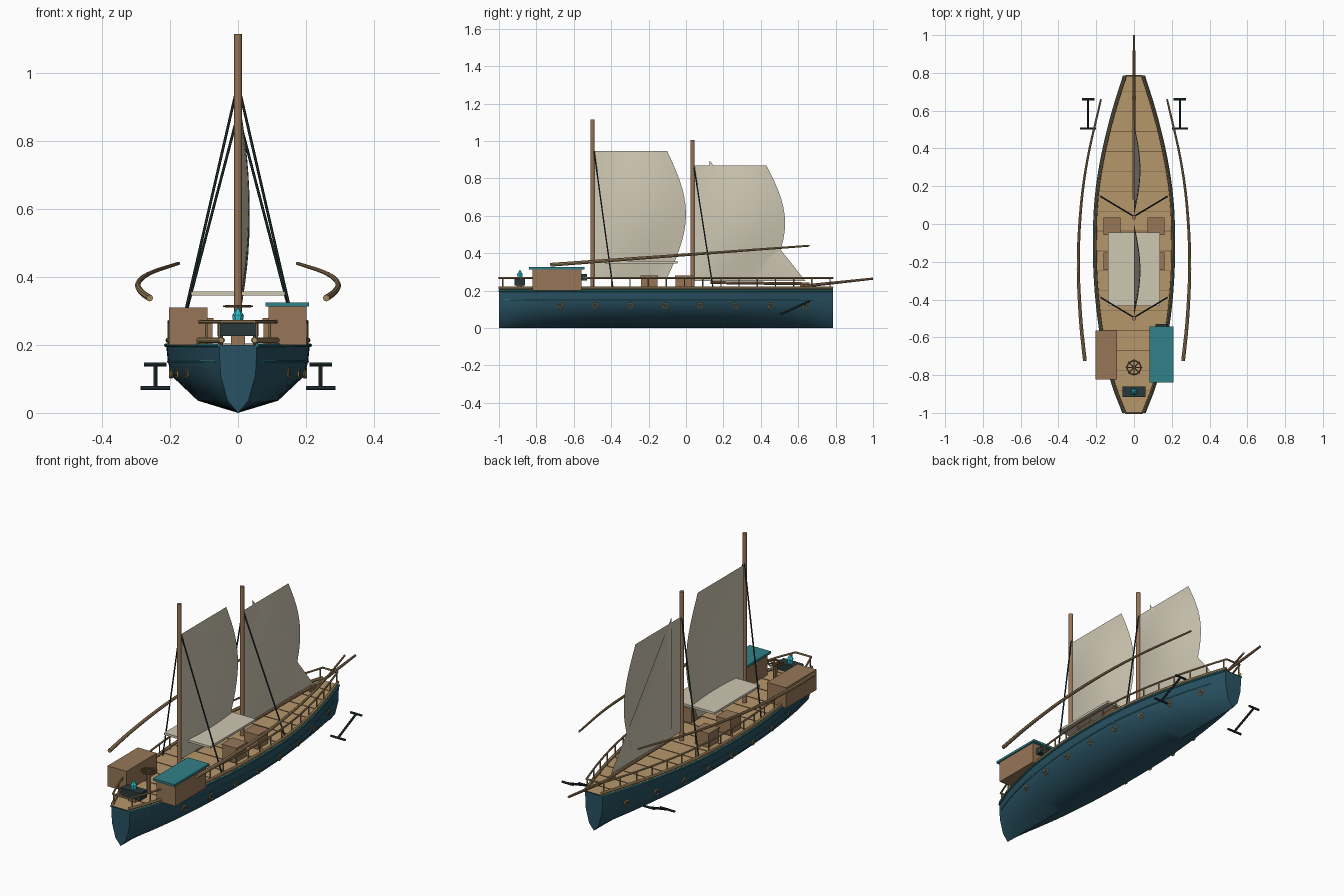
import bpy, bmesh, math
from mathutils import Vector

if "Cube" in bpy.data.objects:
    bpy.data.objects.remove(bpy.data.objects["Cube"])


def mat(name, r, g, b):
    m = bpy.data.materials.new(name)
    m.diffuse_color = (r, g, b, 1)
    m.use_nodes = True
    m.node_tree.nodes["Principled BSDF"].inputs["Base Color"].default_value = m.diffuse_color
    return m


HULL = mat("deep blue paint", .022, .085, .125)
TEAL = mat("teal paint", .03, .22, .25)
DECK = mat("deck tan", .47, .31, .15)
WOOD = mat("brown wood", .31, .18, .095)
RAIL = mat("rail wood", .36, .24, .115)
SAIL = mat("canvas", .62, .57, .45)
IRON = mat("dark iron", .022, .04, .043)
GLOW = mat("bright cyan", .03, .55, .65)
BRASS = mat("brass", .5, .29, .1)
SEAM = mat("plank seam", .2, .115, .055)


def mesh(name, verts, faces, m, smooth=False):
    me = bpy.data.meshes.new(name)
    me.from_pydata(verts, [], faces)
    bm = bmesh.new()
    bm.from_mesh(me)
    bmesh.ops.recalc_face_normals(bm, faces=bm.faces)
    bm.to_mesh(me)
    bm.free()
    me.materials.append(m)
    ob = bpy.data.objects.new(name, me)
    bpy.context.collection.objects.link(ob)
    if smooth:
        bpy.ops.object.select_all(action='DESELECT')
        ob.select_set(True)
        bpy.context.view_layer.objects.active = ob
        bpy.ops.object.shade_smooth_by_angle(angle=math.radians(40))
    return ob


def box(name, x0, x1, y0, y1, z0, z1, m):
    v = [(x, y, z) for x in (x0, x1) for y in (y0, y1) for z in (z0, z1)]
    f = [(0, 1, 3, 2), (4, 6, 7, 5), (0, 4, 5, 1), (2, 3, 7, 6), (0, 2, 6, 4), (1, 5, 7, 3)]
    return mesh(name, v, f, m)


def tube(name, pts, r, m, r_end=None, n=8, closed=False):
    """Round bar along a path, optionally tapering to r_end."""
    pts = [Vector(p) for p in pts]
    k = len(pts)
    r_end = r if r_end is None else r_end
    verts, faces = [], []
    for i, p in enumerate(pts):
        a = pts[(i - 1) % k] if closed or i else p
        b = pts[(i + 1) % k] if closed or i < k - 1 else p
        d = (b - a).normalized()
        up = Vector((0, 1, 0)) if abs(d.z) > .9 else Vector((0, 0, 1))
        s = d.cross(up).normalized()
        t = s.cross(d)
        rad = r + (r_end - r) * i / (k - 1)
        for j in range(n):
            w = 2 * math.pi * j / n
            verts.append(p + (s * math.cos(w) + t * math.sin(w)) * rad)
    for i in range(k if closed else k - 1):
        q = (i + 1) % k
        for j in range(n):
            l = (j + 1) % n
            faces.append((i * n + j, i * n + l, q * n + l, q * n + j))
    if not closed:
        faces += [tuple(range(n)), tuple(range((k - 1) * n, k * n))]
    return mesh(name, verts, faces, m, True)


STATIONS = [(-1, .055), (-.85, .112), (-.6, .172), (-.3, .206), (0, .21),
            (.2, .195), (.4, .16), (.6, .11), (.785, .052)]


def smooth_at(table, y):
    """Catmull-Rom style interpolation through a small table."""
    for i in range(len(table) - 1):
        (a, fa), (b, fb) = table[i], table[i + 1]
        if y <= b + 1e-6:
            t = (y - a) / (b - a)
            p, n = table[max(i - 1, 0)], table[min(i + 2, len(table) - 1)]
            m0 = (fb - p[1]) / (b - p[0]) * (b - a)
            m1 = (n[1] - fa) / (n[0] - a) * (b - a)
            return ((2*t**3 - 3*t**2 + 1) * fa + (t**3 - 2*t**2 + t) * m0
                    + (3*t**2 - 2*t**3) * fb + (t**3 - t**2) * m1)
    return table[-1][1]


def width(y):
    return smooth_at(STATIONS, y)


def ys(a, b, n):
    return [a + (b - a) * i / n for i in range(n + 1)]


# Hull lofted from one section scaled by the beam
SECTION = [(1, .2), (.98, .155), (.93, .11), (.56, .036), (0, 0)]
ring = SECTION + [(-w, z) for w, z in SECTION[-2::-1]]
lines = ys(-1, .785, 36)
n = len(ring)
hv = [(w * width(y), y, z) for y in lines for w, z in ring]
hf = [(i * n + j, i * n + j + 1, (i + 1) * n + j + 1, (i + 1) * n + j)
      for i in range(36) for j in range(n - 1)]
hf += [tuple(range(n)), tuple(range(36 * n, 37 * n))]
mesh("hull", hv, hf, HULL, True)

# Deck and plank seams
dv = [(s * width(y) * .99, y, .202) for y in lines for s in (-1, 1)]
df = [(2 * i, 2 * i + 1, 2 * i + 3, 2 * i + 2) for i in range(36)]
mesh("deck", dv, df, DECK)
for y in ys(-.88, .7, 15):
    w = width(y) * .95
    box("deck_seam", -w, w, y - .002, y + .002, .201, .204, SEAM)

for s in (-1, 1):
    # Painted gunwale and hull stripe
    tube("gunwale", [(s * (width(y) + .001), y, .199) for y in lines], .0055, TEAL)
    tube("hull_stripe", [(s * width(y) * .978, y, .151) for y in ys(-.97, .7, 30)], .003, TEAL, n=6)
    # Railing
    tube("toe_rail", [(s * (width(y) - .006), y, .214) for y in lines], .008, DECK)
    tube("top_rail", [(s * (width(y) - .008), y, .268) for y in lines], .005, RAIL)
    for y in ys(-.98, .77, 18):
        x = s * (width(y) - .008)
        tube("rail_post", [(x, y, .2), (x, y, .268)], .004, RAIL, n=6)
    # Portholes
    for i in range(8):
        y = -.67 + i * .187
        slope = (width(y + .02) - width(y - .02)) / .04
        out = Vector((s, -s * s * slope, 0)).normalized()
        along = Vector((-out.y, out.x, 0))
        c = Vector((s * width(y) * .941, y, .118)) + out * .001
        ringpts = [c + along * .014 * math.cos(a) + Vector((0, 0, .014 * math.sin(a)))
                   for a in ys(0, 2 * math.pi * 15 / 16, 15)]
        tube("porthole_ring", ringpts, .0035, BRASS, n=6, closed=True)
        tube("porthole_glass", [c - out * .004, c + out * .002], .013, IRON, n=16)
    # Long curved outrigger poles
    bow = [(-.725, .26), (-.5, .283), (-.2, .295), (.1, .28), (.35, .245), (.66, .175)]
    tube("side_pole", [(s * smooth_at(bow, y), y, .338 + (y + .725) / 1.385 * .102)
                       for y in ys(-.725, .66, 20)], .01, RAIL, .005)
    # Anchors
    tube("anchor_shank", [(s * .243, .505, .073), (s * .243, .66, .143)], .006, IRON)
    tube("anchor_arm", [(s * .2, .505, .073), (s * .287, .505, .073)], .006, IRON)
    tube("anchor_stock", [(s * .21, .66, .143), (s * .276, .66, .143)], .006, IRON)
    # Shrouds
    for my, top in ((-.495, .97), (.04, .88)):
        tube("shroud", [(0, my, top), (s * .175, my + .105, .21)], .004, IRON, n=6)
    # Deck crates
    for y in (-.197, -.012):
        a, b = sorted((s * .075, s * .158))
        box("deck_crate", a, b, y - .044, y + .044, .2, .272, WOOD)
        box("crate_lid", a - .003, b + .003, y - .046, y + .046, .272, .28, WOOD)

# End rails closing bow and stern
for y in (-1, .785):
    w = width(y) - .008
    tube("end_rail", [(-w, y, .268), (w, y, .268)], .005, RAIL)

# Masts, bowsprit, boom
tube("main_mast", [(0, -.5, .2), (0, -.5, 1.115)], .0115, WOOD, n=12)
tube("fore_mast", [(0, .035, .2), (0, .035, 1.005)], .0115, WOOD, n=12)
tube("bowsprit", [(0, .61, .222), (0, 1, .264)], .009, WOOD, .006)
tube("jib_boom", [(0, .13, .243), (0, .66, .236)], .008, WOOD)


# Sails as bellied grids
def sail(name, y0, z0, z1, leech, belly, k=14):
    v = []
    for a in ys(0, 1, k):
        for u in ys(0, 1, k):
            v.append((belly * math.sin(math.pi * u) * math.sin(math.pi * a),
                      y0 + (leech(a) - y0) * u, z0 + (z1 - z0) * a))
    r = k + 1
    f = [(i * r + j, i * r + j + 1, (i + 1) * r + j + 1, (i + 1) * r + j)
         for i in range(k) for j in range(k)]
    mesh(name, v, f, SAIL, True)


sail("main_sail", -.488, .27, .945, lambda a: -.1 + .1 * math.sin(math.pi * a), .034)
sail("fore_sail", .045, .25, .87, lambda a: .43 + .1 * math.sin(math.pi * a), .034)
sail("jib_sail", .125, .25, .895, lambda a: .64 - .514 * a, .016)

# Flat awning amidships
box("awning", -.138, .138, -.433, -.045, .345, .357, SAIL)

# Aft deckhouses
box("left_deckhouse", -.203, -.09, -.822, -.563, .2, .31, WOOD)
box("right_deckhouse", .09, .202, -.822, -.56, .2, .315, WOOD)
box("deckhouse_roof", .081, .209, -.84, -.543, .313, .325, TEAL)
box("deckhouse_vent", .113, .177, -.56, -.53, .255, .288, IRON)

# Steering wheel on its post
hub = Vector((0, -.76, .314))
tube("wheel_post", [(0, -.76, .2), hub], .012, WOOD)
tube("wheel_rim", [hub + Vector((.036 * math.cos(a), .036 * math.sin(a), 0))
                   for a in ys(0, 2 * math.pi * 19 / 20, 19)], .004, SEAM, n=6, closed=True)
for i in range(4):
    d = Vector((math.cos(i * math.pi / 4), math.sin(i * math.pi / 4), 0)) * .044
    tube("wheel_spoke", [hub - d, hub + d], .003, SEAM, n=6)

# Stern console with glowing crystal
box("console_foot", -.02, .02, -.905, -.87, .2, .228, WOOD)
box("console", -.06, .06, -.916, -.86, .226, .266, IRON)
tube("crystal_base", [(0, -.888, .262), (0, -.888, .288)], .014, GLOW, .017, n=6)
tube("crystal_tip", [(0, -.888, .288), (0, -.888, .31)], .017, GLOW, .002, n=6)
